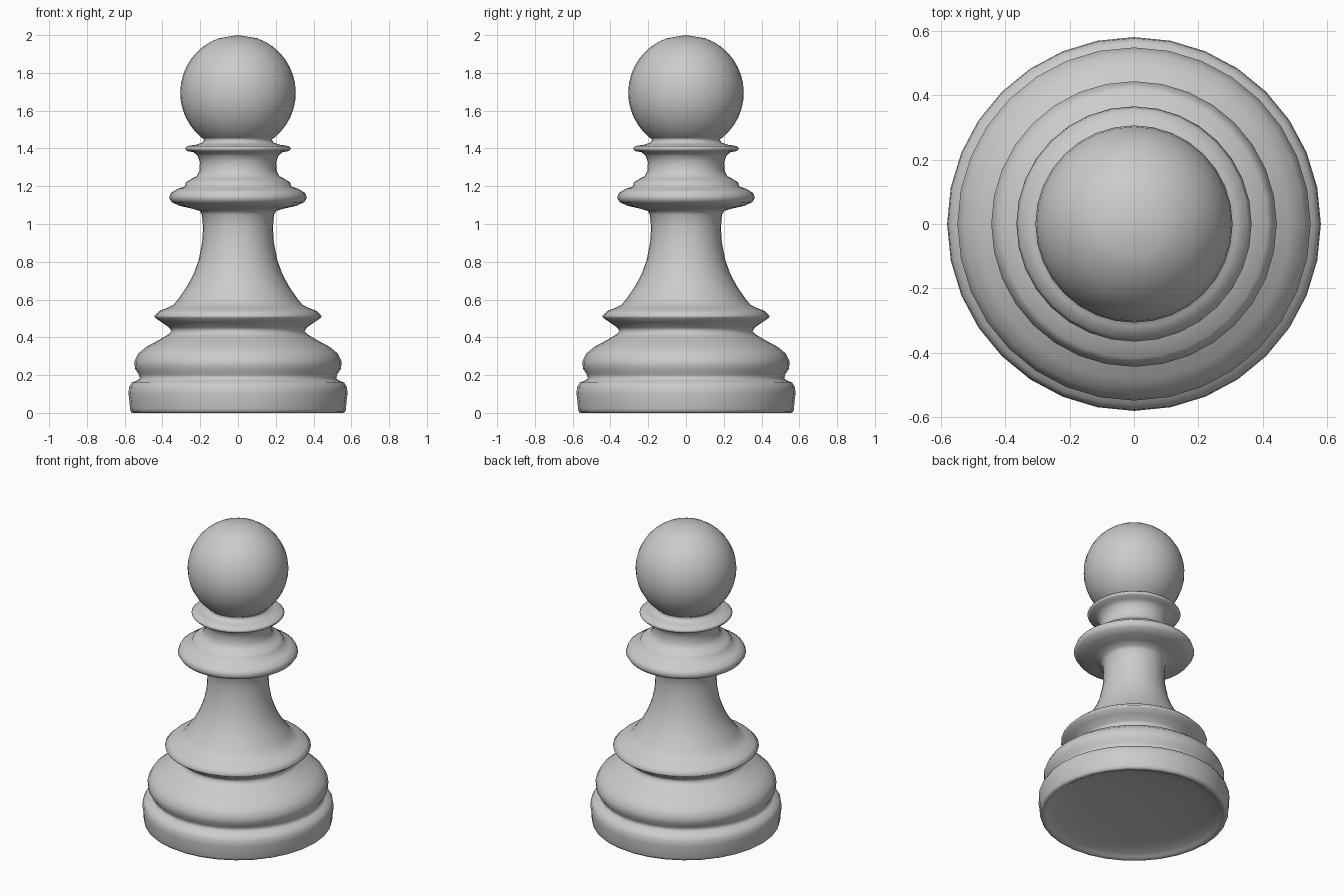
import bpy, bmesh, math

SIDES = 32

# Hollowed underside: shallow dish rising from the foot rim to the centre
DEPTH = 0.06
under = [(0.535 * math.sin(math.radians(a)), DEPTH * math.cos(math.radians(a)))
         for a in (10, 25, 40, 55, 70, 80)]

# Turned profile (radius, height), listed from the foot to the neck
base = [(0.54, 0.002), (0.557, 0.0), (0.567, 0.006), (0.572, 0.02), (0.574, 0.06), (0.58, 0.1),
        (0.577, 0.135), (0.563, 0.16), (0.535, 0.172), (0.52, 0.182)]
bulge = [(0.526, 0.205), (0.546, 0.235), (0.548, 0.275), (0.528, 0.315),
         (0.485, 0.35), (0.42, 0.385), (0.37, 0.415), (0.352, 0.432)]
lip = [(0.365, 0.452), (0.405, 0.48), (0.438, 0.503), (0.443, 0.513),
       (0.415, 0.54), (0.37, 0.558), (0.342, 0.572)]
stem = [(0.315, 0.605), (0.27, 0.67), (0.235, 0.735), (0.208, 0.81),
        (0.19, 0.9), (0.185, 0.98), (0.191, 1.05), (0.203, 1.07)]
collar = [(0.25, 1.083), (0.305, 1.095), (0.35, 1.115), (0.365, 1.138), (0.355, 1.165),
          (0.318, 1.187), (0.283, 1.198), (0.276, 1.22), (0.25, 1.237), (0.22, 1.252)]
neck = [(0.205, 1.28), (0.202, 1.325), (0.213, 1.36), (0.235, 1.38)]
ring = [(0.27, 1.386), (0.282, 1.4), (0.27, 1.413), (0.225, 1.419),
        (0.19, 1.43), (0.178, 1.448)]

# Ball head: arc from the neck to just below the slightly pointed tip
R, CZ = 0.306, 1.695
head = []
for i in range(15):
    a = math.radians(-51 + i * (70 + 51) / 14)
    head.append((R * math.cos(a), CZ + R * math.sin(a)))
profile = under + base + bulge + lip + stem + collar + neck + ring + head


def lathe(name, points, bottom_z, tip_z):
    bm = bmesh.new()
    rings = []
    for r, z in points:
        rings.append([bm.verts.new((r * math.cos(2 * math.pi * k / SIDES),
                                    r * math.sin(2 * math.pi * k / SIDES), z))
                      for k in range(SIDES)])
    for lo, hi in zip(rings, rings[1:]):
        for k in range(SIDES):
            n = (k + 1) % SIDES
            bm.faces.new((lo[k], lo[n], hi[n], hi[k]))
    tip = bm.verts.new((0, 0, tip_z))
    middle = bm.verts.new((0, 0, bottom_z))
    for k in range(SIDES):
        n = (k + 1) % SIDES
        bm.faces.new((rings[-1][k], rings[-1][n], tip))
        bm.faces.new((rings[0][n], rings[0][k], middle))
    mesh = bpy.data.meshes.new(name)
    bm.to_mesh(mesh)
    bm.free()
    mesh.shade_smooth()
    obj = bpy.data.objects.new(name, mesh)
    bpy.context.collection.objects.link(obj)
    return obj


# Whole piece turned as one closed surface
lathe("turned_pawn", profile, DEPTH, 2.0)
